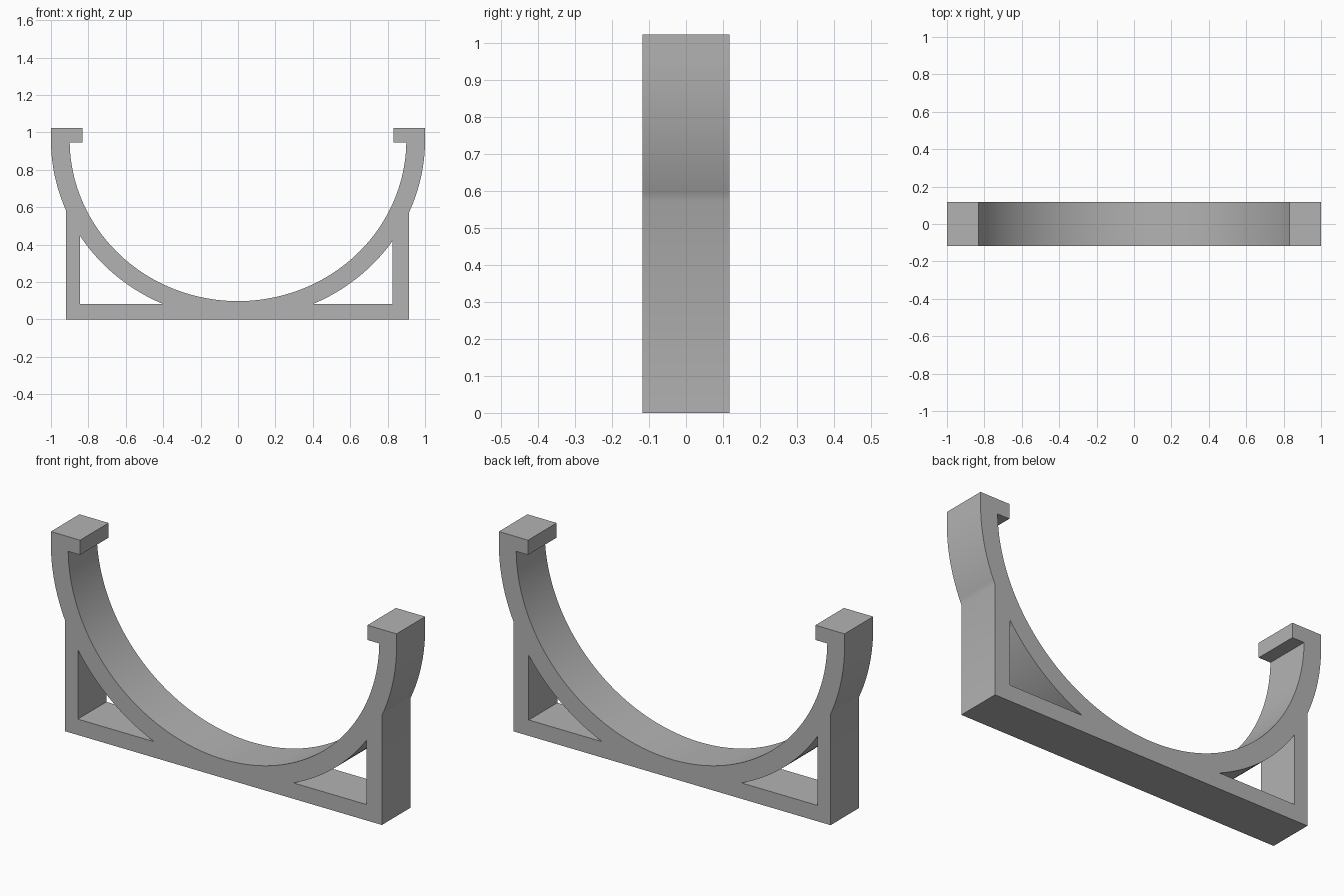
import bpy, bmesh, math
from mathutils import Matrix

if "Cube" in bpy.data.objects:
    bpy.data.objects.remove(bpy.data.objects["Cube"])

HALF_DEPTH = 0.118
CENTRE_Z, FLATTEN = 0.959, 0.957   # cradle is a slightly flattened circle
OUTER, INNER = 1.0, 0.9
TOP, LIP_Z, LIP_X = 1.022, 0.945, 0.831
BASE_TOP = 0.083
LEFT_LEG = (0.827, 0.915)          # inner and outer wall
RIGHT_LEG = (-0.844, -0.919)


def arc(radius, start, end, steps):
    """Points along the cradle curve; angle 0 is the bottom."""
    pts = []
    for i in range(steps + 1):
        a = start + (end - start) * i / steps
        pts.append((radius * math.sin(a), CENTRE_Z - radius * FLATTEN * math.cos(a)))
    return pts


def angle_at_x(x):
    return math.asin(x / OUTER)


def angle_at_z(z, radius):
    return math.acos((CENTRE_Z - z) / (radius * FLATTEN))


# Outer silhouette: base, legs, ring and the two hooked lips
lip = angle_at_z(LIP_Z, INNER)
quarter = math.pi / 2
outline = [(RIGHT_LEG[1], 0), (LEFT_LEG[1], 0)]
outline += arc(OUTER, angle_at_x(LEFT_LEG[1]), quarter, 16)
outline += [(OUTER, TOP), (LIP_X, TOP), (LIP_X, LIP_Z)]
outline += arc(INNER, lip, -lip, 96)
outline += [(-LIP_X, LIP_Z), (-LIP_X, TOP), (-OUTER, TOP)]
outline += arc(OUTER, -quarter, angle_at_x(RIGHT_LEG[1]), 16)

# Curved triangular openings between ring, base and legs
tip = angle_at_z(BASE_TOP, OUTER)
openings = []
for wall, side in ((LEFT_LEG[0], 1), (RIGHT_LEG[0], -1)):
    openings.append([(wall, BASE_TOP)] + arc(OUTER, side * tip, angle_at_x(wall), 24))

# Filled profile with openings, extruded to the bracket width
curve = bpy.data.curves.new("bracket_profile", "CURVE")
curve.dimensions = "2D"
curve.fill_mode = "BOTH"
curve.extrude = HALF_DEPTH
for loop in [outline] + openings:
    spline = curve.splines.new("POLY")
    spline.points.add(len(loop) - 1)
    for point, (x, z) in zip(spline.points, loop):
        point.co = (x, z, 0, 1)
    spline.use_cyclic_u = True
helper = bpy.data.objects.new("bracket_profile", curve)
bpy.context.collection.objects.link(helper)
bpy.context.view_layer.update()
evaluated = helper.evaluated_get(bpy.context.evaluated_depsgraph_get())
mesh = bpy.data.meshes.new_from_object(evaluated)
bpy.data.objects.remove(helper)

# Stand the solid upright and weld it
mesh.transform(Matrix.Rotation(quarter, 4, "X"))
bm = bmesh.new()
bm.from_mesh(mesh)
bmesh.ops.remove_doubles(bm, verts=bm.verts, dist=0.0002)
bmesh.ops.recalc_face_normals(bm, faces=bm.faces)
bm.to_mesh(mesh)
bm.free()

# Plain grey finish
grey = bpy.data.materials.new("grey_plastic")
grey.use_nodes = True
colour = (0.45, 0.45, 0.45, 1)
grey.diffuse_color = colour
grey.node_tree.nodes["Principled BSDF"].inputs["Base Color"].default_value = colour
mesh.materials.clear()
mesh.materials.append(grey)

bracket = bpy.data.objects.new("pipe_cradle_bracket", mesh)
bpy.context.collection.objects.link(bracket)
bpy.ops.object.select_all(action="DESELECT")
bracket.select_set(True)
bpy.context.view_layer.objects.active = bracket
bpy.ops.object.shade_smooth_by_angle(angle=math.radians(30))
